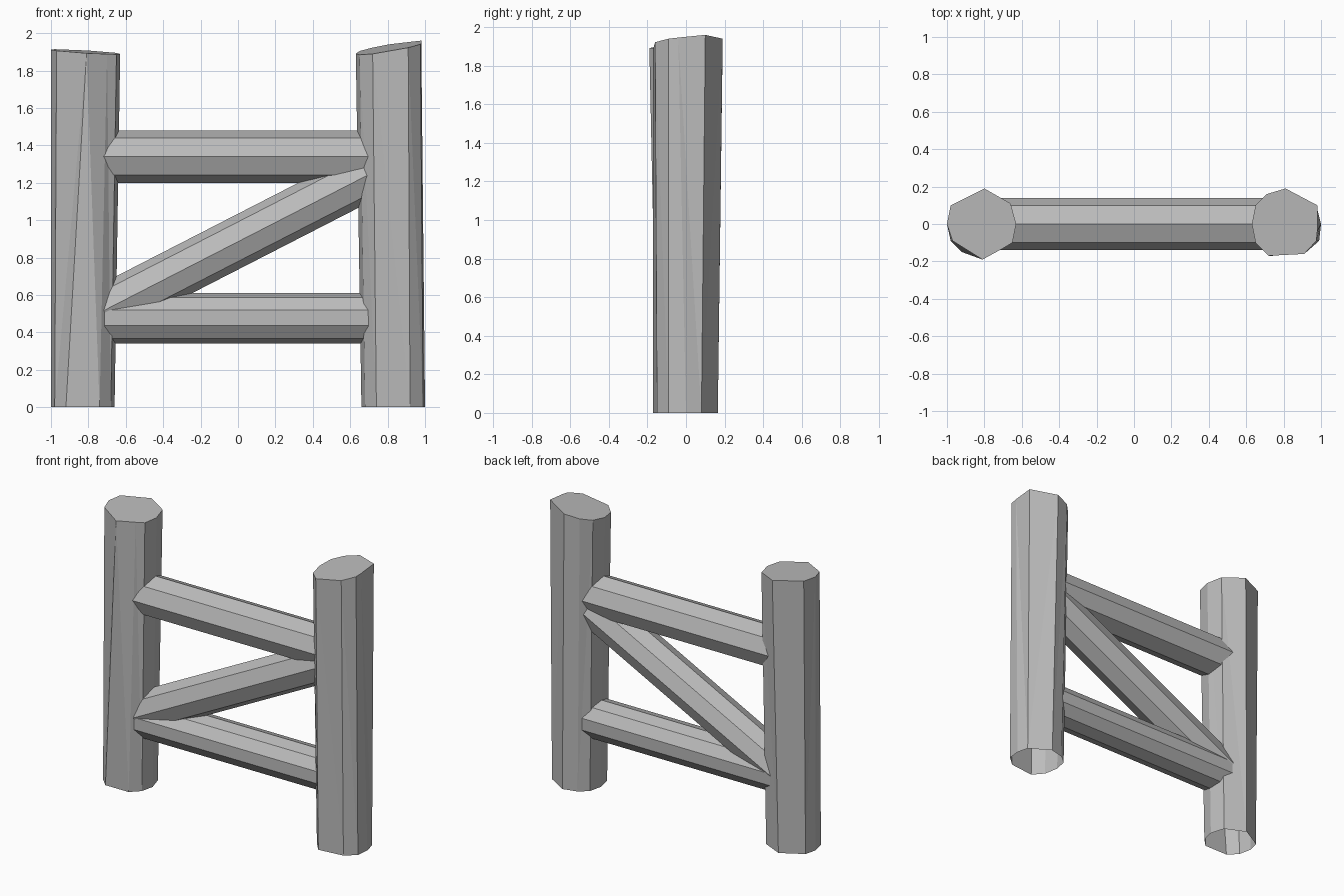
import bpy, bmesh
from math import radians
from mathutils import Matrix, Vector

cube = bpy.data.objects.get("Cube")
if cube:
    bpy.data.objects.remove(cube, do_unlink=True)

GREY = (0.5, 0.5, 0.5, 1)
mat = bpy.data.materials.new("plain grey")
mat.use_nodes = True
mat.diffuse_color = GREY
mat.node_tree.nodes["Principled BSDF"].inputs["Base Color"].default_value = GREY


def finish(name, bm):
    bmesh.ops.recalc_face_normals(bm, faces=bm.faces)
    mesh = bpy.data.meshes.new(name)
    bm.to_mesh(mesh)
    bm.free()
    mesh.materials.append(mat)
    obj = bpy.data.objects.new(name, mesh)
    bpy.context.collection.objects.link(obj)
    return obj


def post(name, base, top, height):
    """Rough-hewn post: open at the foot, with a slanted cut at the top."""
    bm = bmesh.new()
    low = [bm.verts.new((x, y, 0)) for x, y in base]
    high = [bm.verts.new((x, y, height(x, y))) for x, y in top]
    n = len(low)
    for i in range(n):
        j = (i + 1) % n
        bm.faces.new((low[i], low[j], high[j], high[i]))
    cap = bm.faces.new(high)
    bmesh.ops.recalc_face_normals(bm, faces=bm.faces)
    bmesh.ops.triangulate(bm, faces=[f for f in bm.faces if f is not cap])
    return finish(name, bm)


def rail(name, start, end, radius, sides, turn=0):
    """Straight faceted log between two points."""
    a, b = Vector(start), Vector(end)
    axis = b - a
    bm = bmesh.new()
    bmesh.ops.create_cone(bm, cap_ends=True, segments=sides, radius1=radius,
                          radius2=radius, depth=axis.length)
    spin = Matrix.Rotation(radians(turn), 4, 'Z')
    aim = Vector((0, 0, 1)).rotation_difference(axis).to_matrix().to_4x4()
    bm.transform(Matrix.Translation((a + b) / 2) @ aim @ spin)
    return finish(name, bm)


# Upright posts
post("right_post",
     [(-1, 0), (-.98, .08), (-.83, .165), (-.69, .1), (-.66, 0),
      (-.68, -.09), (-.74, -.15), (-.92, -.15), (-.98, -.09)],
     [(-1, 0), (-.98, .1), (-.8, .19), (-.66, .11), (-.63, 0),
      (-.65, -.1), (-.7, -.13), (-.81, -.19), (-.97, -.09)],
     lambda x, y: 1.9 - .06 * (x + .81) + .04 * y)
post("left_post",
     [(.66, 0), (.68, .09), (.74, .14), (.84, .165), (.98, .08),
      (1, 0), (.99, -.09), (.92, -.15), (.74, -.17), (.68, -.1)],
     [(.63, 0), (.65, .1), (.71, .16), (.81, .19), (.98, .1),
      (.98, -.04), (.975, -.09), (.91, -.16), (.72, -.17), (.65, -.1)],
     lambda x, y: 1.906 + .17 * (x - .72) + .1 * y)

# Cross rails and diagonal brace, running into the posts
rail("upper_rail", (-.77, 0, 1.34), (.77, 0, 1.34), .14, 8)
rail("lower_rail", (-.77, 0, .475), (.77, 0, .475), .135, 10, 17)
rail("diagonal_brace", (-.76, 0, .495), (.76, 0, 1.275), .133, 8)
